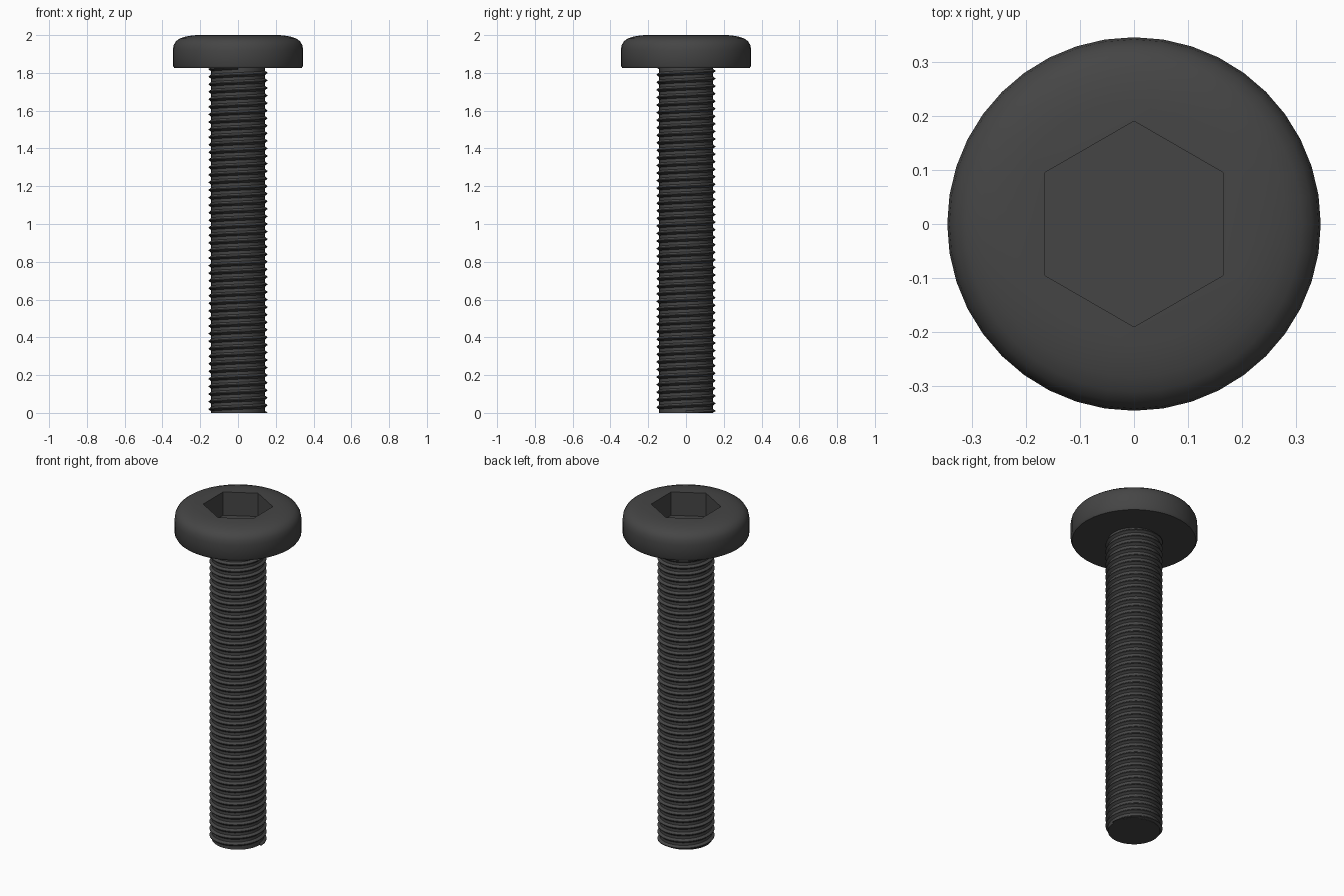
import bpy, bmesh
from math import cos, sin, pi, radians

if "Cube" in bpy.data.objects:
    bpy.data.objects.remove(bpy.data.objects["Cube"])

dark = bpy.data.materials.new("dark_metal")
dark.diffuse_color = (0.06, 0.06, 0.06, 1)
dark.use_nodes = True
dark.node_tree.nodes["Principled BSDF"].inputs["Base Color"].default_value = dark.diffuse_color


def make_object(name, bm):
    bmesh.ops.recalc_face_normals(bm, faces=bm.faces[:])
    mesh = bpy.data.meshes.new(name)
    bm.to_mesh(mesh)
    bm.free()
    mesh.materials.append(dark)
    ob = bpy.data.objects.new(name, mesh)
    bpy.context.collection.objects.link(ob)
    return ob


def lathe(name, profile, sides, start=0.0):
    """Closed solid from (radius, z) rings, capped at both ends."""
    bm = bmesh.new()
    rings = [[bm.verts.new((r * cos(start + 2 * pi * i / sides),
                            r * sin(start + 2 * pi * i / sides), z))
              for i in range(sides)] for r, z in profile]
    for a, b in zip(rings, rings[1:]):
        for i in range(sides):
            j = (i + 1) % sides
            bm.faces.new((a[i], a[j], b[j], b[i]))
    bm.faces.new(rings[0])
    bm.faces.new(rings[-1])
    return make_object(name, bm)


def shade(ob, angle):
    bpy.ops.object.select_all(action='DESELECT')
    ob.select_set(True)
    bpy.context.view_layer.objects.active = ob
    bpy.ops.object.shade_smooth_by_angle(angle=radians(angle))


# Rounded pan head
head = lathe("head", [(0.337, 1.825), (0.345, 1.838), (0.345, 1.92),
                      (0.341, 1.946), (0.329, 1.967), (0.31, 1.981),
                      (0.282, 1.991), (0.25, 1.997), (0.22, 2.0)], 40)

# Hexagonal drive socket cut into the head
cutter = lathe("socket_cutter", [(0.19, 1.86), (0.19, 2.1)], 6, pi / 2)
cutter.hide_render = True
cut = head.modifiers.new("socket", 'BOOLEAN')
cut.operation = 'DIFFERENCE'
cut.solver = 'EXACT'
cut.object = cutter
bpy.context.view_layer.objects.active = head
bpy.ops.object.modifier_apply(modifier=cut.name)
bpy.data.objects.remove(cutter)
shade(head, 35)

# Shank core
shank = lathe("shank", [(0.142, 0.0), (0.142, 1.83)], 40)
shade(shank, 35)

# Helical thread ridge
PITCH, SEGS, TOP = 0.04, 40, 1.83
section = [(0.138, -0.015), (0.155, -0.002), (0.155, 0.002), (0.138, 0.015)]
bm = bmesh.new()
rows = []
for k in range(int(TOP / PITCH * SEGS) + 1):
    a = 2 * pi * k / SEGS
    z = PITCH * k / SEGS
    rows.append([bm.verts.new((r * cos(a), r * sin(a), max(0.0, min(TOP, z + dz))))
                 for r, dz in section])
for a, b in zip(rows, rows[1:]):
    for i in range(4):
        j = (i + 1) % 4
        bm.faces.new((a[i], a[j], b[j], b[i]))
bm.faces.new(rows[0])
bm.faces.new(rows[-1])
thread = make_object("thread", bm)
shade(thread, 30)
